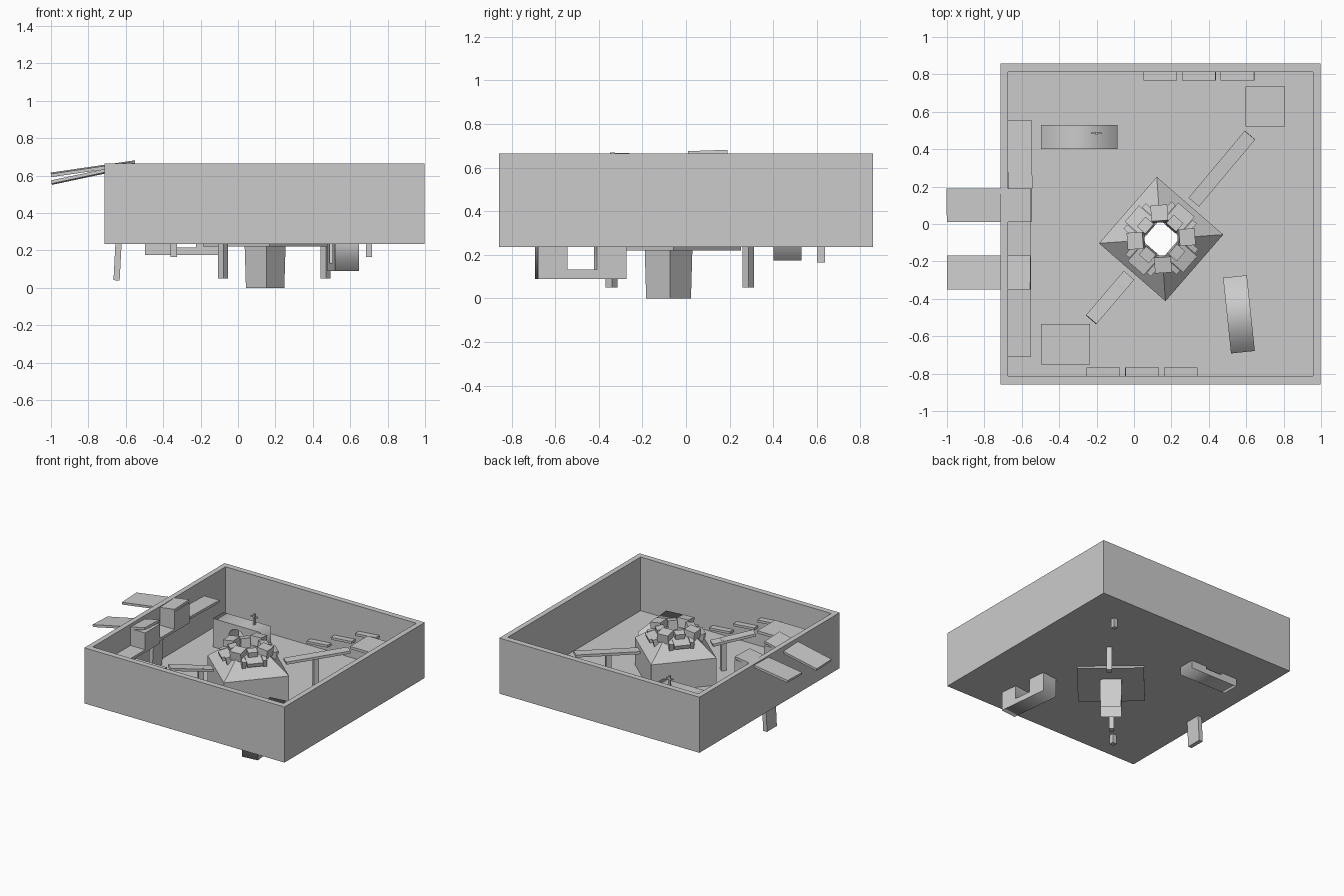
import bpy, bmesh
from math import sin, cos, pi, radians, atan2, hypot
from mathutils import Matrix, Euler

if "Cube" in bpy.data.objects:
    bpy.data.objects.remove(bpy.data.objects["Cube"])


def mesh_object(name, bm):
    bmesh.ops.recalc_face_normals(bm, faces=bm.faces)
    me = bpy.data.meshes.new(name)
    bm.to_mesh(me)
    bm.free()
    ob = bpy.data.objects.new(name, me)
    bpy.context.collection.objects.link(ob)
    return ob


def box(name, loc, size, rot=(0, 0, 0)):
    bm = bmesh.new()
    m = (Matrix.Translation(loc) @ Euler([radians(a) for a in rot]).to_matrix().to_4x4()
         @ Matrix.Diagonal((*size, 1)))
    bmesh.ops.create_cube(bm, size=1, matrix=m)
    return mesh_object(name, bm)


def span(name, x0, x1, y0, y1, z0, z1, rot=(0, 0, 0)):
    return box(name, ((x0 + x1) / 2, (y0 + y1) / 2, (z0 + z1) / 2),
               (x1 - x0, y1 - y0, z1 - z0), rot)


def loft(name, rings, closed=False):
    bm = bmesh.new()
    vs = [[bm.verts.new(p) for p in r] for r in rings]
    n = len(rings[0])
    pairs = list(zip(vs, vs[1:])) + ([(vs[-1], vs[0])] if closed else [])
    for a, b in pairs:
        for i in range(n):
            j = (i + 1) % n
            bm.faces.new((a[i], a[j], b[j], b[i]))
    return mesh_object(name, bm)


CX, CY, TURN = 0.145, -0.08, radians(4)


def diamond(r, z):
    return [(CX + r * cos(TURN + k * pi / 2), CY + r * sin(TURN + k * pi / 2), z)
            for k in range(4)]


# Open tray walls
def rect(x0, x1, y0, y1, z):
    return [(x0, y0, z), (x1, y0, z), (x1, y1, z), (x0, y1, z)]


outer, inner = (-0.715, 0.998, -0.857, 0.857), (-0.675, 0.957, -0.812, 0.812)
loft("tray_walls", [rect(*outer, 0.235), rect(*outer, 0.665),
                    rect(*inner, 0.665), rect(*inner, 0.235)], closed=True)

# Tray floor with the shaft opening
for nm, z in (("floor_top", 0.25), ("floor_bottom", 0.235)):
    d = diamond(0.103, z)
    loft(nm, [[(-0.715, -0.857, z), (0.998, -0.857, z), (0.998, 0.857, z), (-0.715, 0.857, z)],
              [d[2], d[3], d[0], d[1]]])

# Central tower: walls, hipped roof, hollow shaft down to the ground
loft("tower", [diamond(0.103, 0.22), diamond(0.333, 0.22), diamond(0.333, 0.46),
               diamond(0.175, 0.575), diamond(0.12, 0.575), diamond(0.103, 0.0)])

# Roof dormers and crown blocks around the opening
for k in range(4):
    a = TURN + pi / 4 + k * pi / 2
    deg = a * 180 / pi
    box(f"roof_dormer_{k}", (CX + 0.145 * cos(a), CY + 0.145 * sin(a), 0.57),
        (0.12, 0.115, 0.03), (0, 14, deg))
    box(f"crown_side_{k}", (CX + 0.107 * cos(a), CY + 0.107 * sin(a), 0.595),
        (0.06, 0.07, 0.07), (0, 8, deg))
    for s in (-1, 1):
        px, py = 0.135, s * 0.075
        box(f"dormer_cheek_{k}_{s}", (CX + px * cos(a) - py * sin(a),
            CY + px * sin(a) + py * cos(a), 0.555), (0.09, 0.03, 0.07), (0, 14, deg))
    b = TURN + k * pi / 2
    box(f"crown_corner_{k}", (CX + 0.135 * cos(b), CY + 0.135 * sin(b), 0.605),
        (0.085, 0.09, 0.07), (0, 8, b * 180 / pi))


# Thick walls with an arched opening
def arch_wall(name, loc, rot_z, length=0.407, height=0.295, depth=0.128):
    cu = bpy.data.curves.new(name, 'CURVE')
    cu.dimensions, cu.fill_mode, cu.extrude = '2D', 'BOTH', depth / 2
    h, r = length / 2, 0.068
    border = [(-h, 0), (h, 0), (h, height), (-h, height)]
    hole = [(-r, 0.042), (r, 0.042)] + [
        (r * cos(pi * i / 12), 0.195 + r * sin(pi * i / 12)) for i in range(13)]
    for pts in (border, hole):
        sp = cu.splines.new('POLY')
        sp.points.add(len(pts) - 1)
        for p, q in zip(sp.points, pts):
            p.co = (*q, 0, 1)
        sp.use_cyclic_u = True
    ob = bpy.data.objects.new(name, cu)
    bpy.context.collection.objects.link(ob)
    ob.location = loc
    ob.rotation_euler = (pi / 2, 0, radians(rot_z))


arch_wall("back_arch_wall", (-0.293, 0.465, 0.175), 0)
arch_wall("right_arch_wall", (0.561, -0.483, 0.09), -84)

# Small pin with crossbar on the back arch wall
box("pin", (-0.2, 0.485, 0.51), (0.015, 0.015, 0.085))
box("pin_bar", (-0.2, 0.485, 0.53), (0.06, 0.008, 0.01))


# Walkways leading off the tower, each on a post
def walkway(name, a, b, width, post):
    dx, dy, dz = (b[i] - a[i] for i in range(3))
    ang = atan2(dy, dx) * 180 / pi
    run = hypot(dx, dy)
    mid = [(a[i] + b[i]) / 2 for i in range(3)]
    box(name, mid, (hypot(run, dz), width, 0.02), (0, -atan2(dz, run) * 180 / pi, ang))
    box(name + "_post", (*post, (0.05 + mid[2]) / 2), (0.038, 0.038, mid[2] - 0.05), (0, 0, ang))


walkway("back_walkway", (0.32, 0.117, 0.465), (0.62, 0.475, 0.495), 0.073, (0.467, 0.285))
walkway("front_walkway", (-0.229, -0.511, 0.51), (-0.027, -0.275, 0.465), 0.073, (-0.08, -0.342))

# Corner tables
span("back_table", 0.595, 0.807, 0.52, 0.735, 0.48, 0.5)
span("back_table_leg", 0.685, 0.717, 0.602, 0.637, 0.165, 0.48)
span("front_table", -0.498, -0.235, -0.75, -0.535, 0.5, 0.52)
span("front_table_leg", -0.36, -0.325, -0.655, -0.62, 0.165, 0.5)

# Rising steps along the back and front walls
for i in range(3):
    z = 0.3 + 0.085 * i
    x = 0.14 + 0.207 * i
    box(f"back_step_{i}", (x, 0.79, z), (0.18, 0.047, 0.018), (0, -5, 0))
    x = 0.25 - 0.207 * i
    box(f"front_step_{i}", (x, -0.79, z), (0.18, 0.047, 0.018), (0, 5, 0))

# Boards over the left wall, each with a hanging block inside
box("rear_board", (-0.775, 0.1, 0.637), (0.455, 0.18, 0.018), (2, -8.3, 0))
box("fore_board", (-0.775, -0.26, 0.61), (0.455, 0.18, 0.018), (-2, -12, 0))
span("rear_block", -0.675, -0.55, 0.01, 0.19, 0.5, 0.655)
span("fore_block", -0.675, -0.55, -0.35, -0.17, 0.48, 0.63)

# Ledges along the left wall and their leaning support
box("rear_ledge", (-0.61, 0.372, 0.535), (0.128, 0.365, 0.02), (-2, 0, 1))
span("mid_ledge", -0.675, -0.55, -0.17, 0.01, 0.5, 0.52)
span("fore_ledge", -0.675, -0.55, -0.71, -0.35, 0.48, 0.5)
box("ledge_support", (-0.637, -0.1, 0.275), (0.033, 0.12, 0.47), (0, 3, 0))
